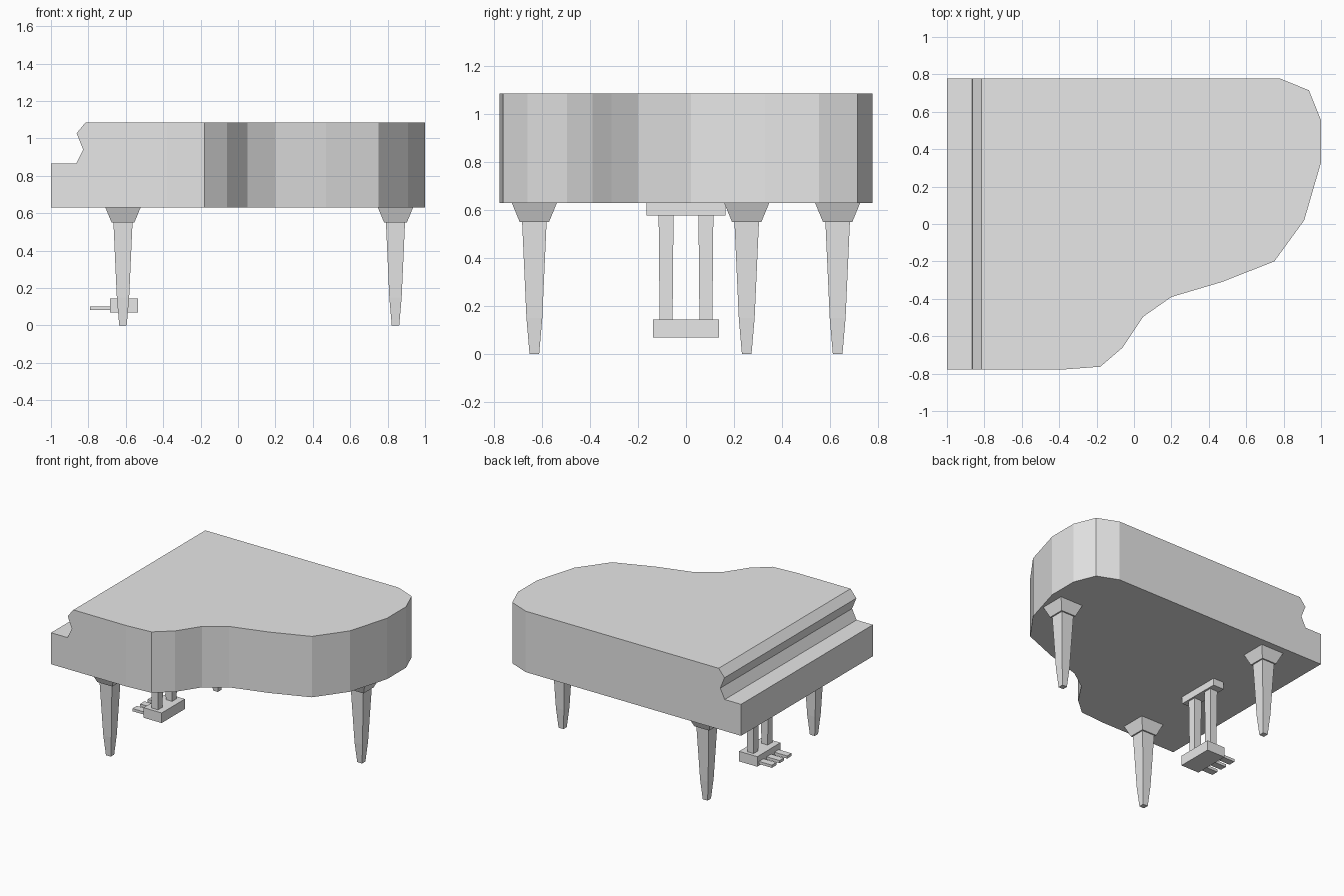
import bpy, bmesh

if "Cube" in bpy.data.objects:
    bpy.data.objects.remove(bpy.data.objects["Cube"])

grey = bpy.data.materials.new("light grey")
grey.diffuse_color = (0.8, 0.8, 0.8, 1)
grey.use_nodes = True
grey.node_tree.nodes["Principled BSDF"].inputs["Base Color"].default_value = grey.diffuse_color


def finish(name, bm):
    bmesh.ops.recalc_face_normals(bm, faces=bm.faces)
    mesh = bpy.data.meshes.new(name)
    bm.to_mesh(mesh)
    bm.free()
    mesh.materials.append(grey)
    ob = bpy.data.objects.new(name, mesh)
    bpy.context.collection.objects.link(ob)
    return ob


def stack(name, cx, cy, sections):
    """Square-sided solid from (z, half width x, half width y) sections."""
    bm = bmesh.new()
    rings = [[bm.verts.new((cx + sx * hx, cy + sy * hy, z))
              for sx, sy in ((-1, -1), (1, -1), (1, 1), (-1, 1))]
             for z, hx, hy in sections]
    for a, b in zip(rings, rings[1:]):
        for i in range(4):
            j = (i + 1) % 4
            bm.faces.new((a[i], a[j], b[j], b[i]))
    bm.faces.new(rings[0])
    bm.faces.new(rings[-1])
    return finish(name, bm)


# Case: keyboard-end profile joined to the curved plan outline
BOTTOM, TOP, W = 0.63, 1.085, 0.778
profile = [(-1, BOTTOM), (-1, 0.865), (-0.865, 0.865),
           (-0.828, 0.94), (-0.863, 1.027), (-0.815, TOP)]
outline = [(-0.38, -W), (-0.18, -0.763), (-0.06, -0.66), (0.05, -0.495),
           (0.20, -0.39), (0.47, -0.31), (0.75, -0.20), (0.91, 0.02),
           (1.0, 0.33), (1.0, 0.555), (0.935, 0.715), (0.78, W)]
bm = bmesh.new()
right = [bm.verts.new((x, -W, z)) for x, z in profile]
left = [bm.verts.new((x, W, z)) for x, z in profile]
low = [bm.verts.new((x, y, BOTTOM)) for x, y in outline]
high = [bm.verts.new((x, y, TOP)) for x, y in outline]
for i in range(len(profile) - 1):
    bm.faces.new((right[i], right[i + 1], left[i + 1], left[i]))
for i in range(len(outline) - 1):
    bm.faces.new((low[i], low[i + 1], high[i + 1], high[i]))
bm.faces.new(right + [high[0], low[0]])
bm.faces.new(left + [high[-1], low[-1]])
bm.faces.new([right[0]] + low + [left[0]])
bm.faces.new([right[-1]] + high + [left[-1]])
finish("piano_case", bm)

# Tapered legs with flared tops
leg = [(0, 0.02, 0.02), (0.15, 0.033, 0.033), (0.55, 0.051, 0.051),
       (0.55, 0.061, 0.061), (BOTTOM, 0.094, 0.094)]
for name, x, y in (("front_leg", -0.615, -0.632), ("back_leg", -0.615, 0.632),
                   ("tail_leg", 0.842, 0.253)):
    stack(name, x, y, leg)

# Pedal support: top plate, two posts, base box
stack("pedal_top_plate", -0.61, 0, [(0.577, 0.045, 0.165), (BOTTOM, 0.045, 0.165)])
for side in (-1, 1):
    stack("pedal_post", -0.61, side * 0.083,
          [(0.145, 0.026, 0.027), (0.577, 0.031, 0.031)])
stack("pedal_box", -0.61, 0, [(0.07, 0.075, 0.137), (0.145, 0.075, 0.137)])

# Three pedals
for k in (-1, 0, 1):
    stack("pedal", -0.7375, k * 0.09, [(0.082, 0.0535, 0.026), (0.102, 0.0535, 0.026)])
